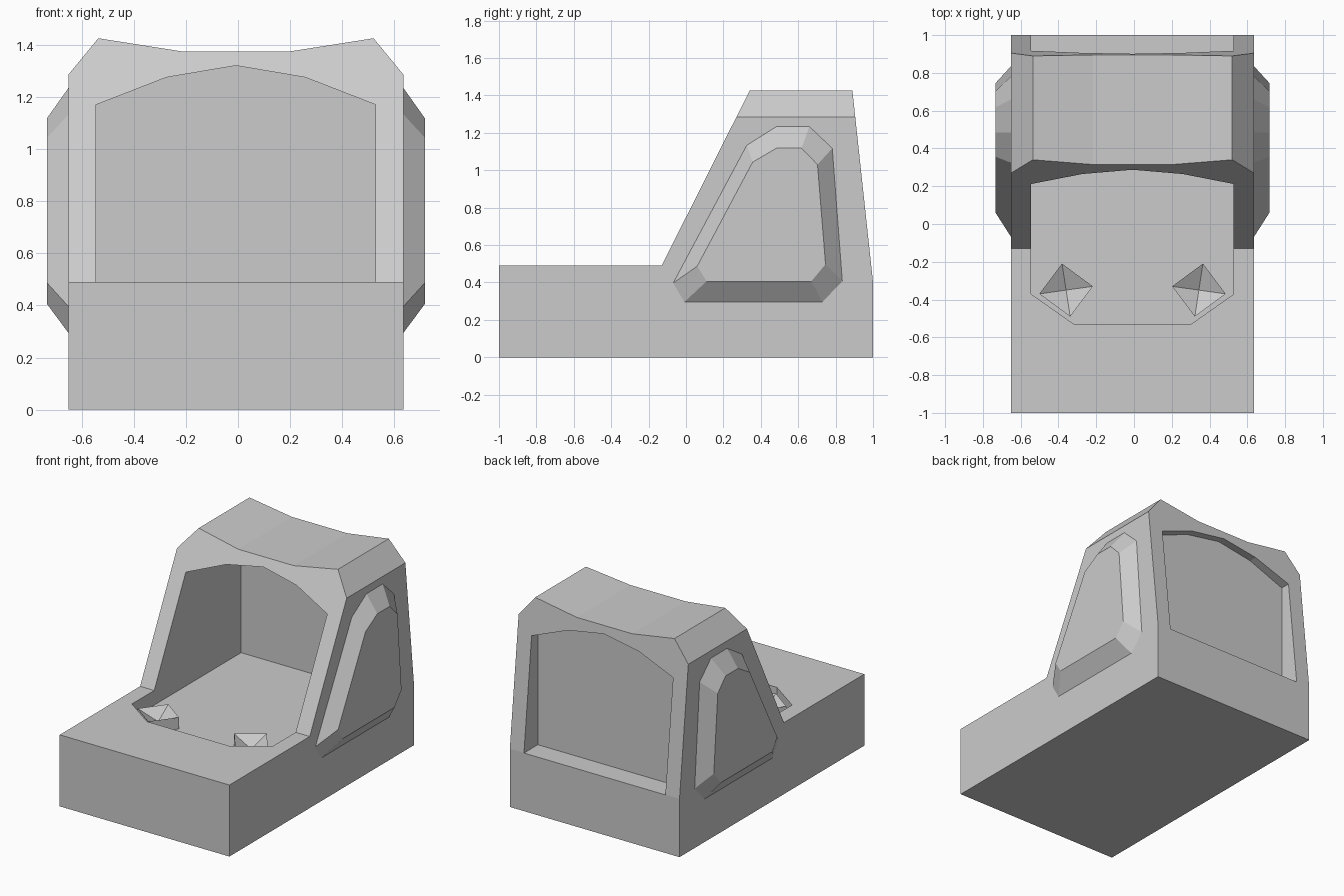
import bpy, bmesh
from mathutils import Vector

if "Cube" in bpy.data.objects:
    bpy.data.objects.remove(bpy.data.objects["Cube"], do_unlink=True)

grey = bpy.data.materials.new("plain grey")
grey.use_nodes = True
COLOUR = (0.6, 0.6, 0.6, 1)
grey.diffuse_color = COLOUR
grey.node_tree.nodes["Principled BSDF"].inputs["Base Color"].default_value = COLOUR

CENTRE = -0.008  # the body sits slightly off the middle


def finish(name, bm):
    bmesh.ops.recalc_face_normals(bm, faces=bm.faces)
    mesh = bpy.data.meshes.new(name)
    bm.to_mesh(mesh)
    bm.free()
    mesh.materials.append(grey)
    obj = bpy.data.objects.new(name, mesh)
    bpy.context.collection.objects.link(obj)
    return obj


def loft(name, start, end):
    """Closed solid between two matching outlines."""
    bm = bmesh.new()
    a = [bm.verts.new(p) for p in start]
    b = [bm.verts.new(p) for p in end]
    bm.faces.new(a)
    bm.faces.new(b)
    for i in range(len(a)):
        j = (i + 1) % len(a)
        bm.faces.new((a[i], a[j], b[j], b[i]))
    return finish(name, bm)


def prism(name, points, axis, low, high):
    """Extrude a 2D outline along one axis."""
    def at(p, d):
        v = list(p)
        v.insert(axis, d)
        return Vector(v)
    return loft(name, [at(p, low) for p in points], [at(p, high) for p in points])


def boolean(target, cutter, operation):
    mod = target.modifiers.new(operation, "BOOLEAN")
    mod.operation = operation
    mod.solver = "EXACT"
    mod.object = cutter
    bpy.context.view_layer.objects.active = target
    bpy.ops.object.modifier_apply(modifier=mod.name)
    bpy.data.objects.remove(cutter, do_unlink=True)


def mirrored(half):
    """Complete a half outline of (offset, z) points across the centre line."""
    left = [(CENTRE - x, z) for x, z in reversed(half) if x > 0]
    return [(CENTRE + x, z) for x, z in half] + left


def arch(sill):
    return mirrored([(0.536, sill), (0.536, 1.17), (0.266, 1.275), (0, 1.32)])


# Body: side profile trimmed by the front outline with its dipped roof
body = prism("body", [(-1, 0), (1, 0), (1, 0.4), (0.871, 1.6), (0.428, 1.6),
                      (-0.13, 0.49), (-1, 0.49)], 0, -1, 1)
outline = mirrored([(0.643, -0.1), (0.643, 1.285), (0.528, 1.425), (0.21, 1.375)])
boolean(body, prism("roof_trim", outline, 1, -1.5, 1.5), "INTERSECT")

# Arched front cavity with a sunken floor and clipped front corners
cavity = prism("cavity", arch(0.39), 1, -1.2, 1.2)
plan = mirrored([(0.69, 0.81), (0.69, -0.263), (0.31, -0.53)])
boolean(cavity, prism("floor_plan", plan, 2, 0, 2), "INTERSECT")
boolean(body, cavity, "DIFFERENCE")

# Arched rear recess
boolean(body, prism("rear_recess", arch(0.398), 1, 0.85, 1.5), "DIFFERENCE")

# Raised bevelled side panels
outer = [(-0.07, 0.396), (-0.01, 0.294), (0.73, 0.294), (0.837, 0.406),
         (0.783, 1.118), (0.66, 1.235), (0.484, 1.235), (0.324, 1.134)]
inner = [(0.06, 0.487), (0.11, 0.406), (0.67, 0.406), (0.746, 0.497),
         (0.703, 1.03), (0.618, 1.118), (0.484, 1.118), (0.356, 1.043)]
for side, label in ((1, "left"), (-1, "right")):
    base_x, top_x = CENTRE + side * 0.642, CENTRE + side * 0.725
    loft(label + "_side_panel", [(base_x, y, z) for y, z in outer],
         [(top_x, y, z) for y, z in inner])

# Small turned blocks on the floor, each with a pyramid-shaped hollow on top
square = [(0.373, -0.21), (0.21, -0.33), (0.33, -0.49), (0.493, -0.37)]
for side, label in ((1, "left"), (-1, "right")):
    corners = [(CENTRE + side * x, y) for x, y in square]
    block = prism(label + "_floor_block", corners, 2, 0.385, 0.47)
    bm = bmesh.new()
    bm.from_mesh(block.data)
    top = max(bm.faces, key=lambda f: f.calc_center_median().z)
    middle = bmesh.ops.poke(bm, faces=[top])["verts"][0]
    middle.co.z -= 0.06
    bm.to_mesh(block.data)
    bm.free()
